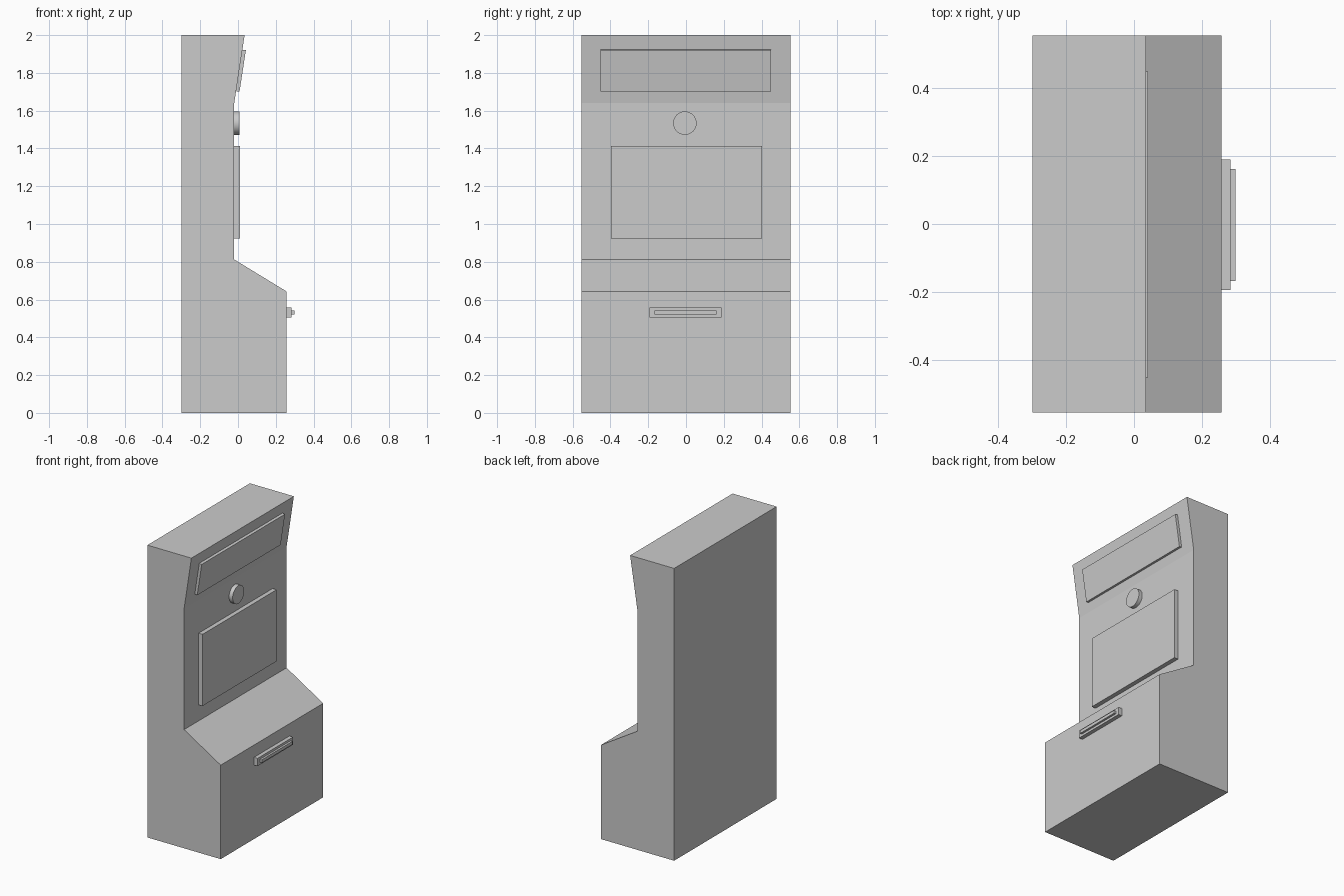
import bpy, bmesh, math
from mathutils import Matrix

if "Cube" in bpy.data.objects:
    bpy.data.objects.remove(bpy.data.objects["Cube"])


def box(name, x, y, z):
    """Box from (min, max) pairs."""
    bpy.ops.mesh.primitive_cube_add(size=1)
    ob = bpy.context.object
    ob.name = name
    lo, hi = zip(x, y, z)
    mid = [(a + b) / 2 for a, b in zip(lo, hi)]
    size = [b - a for a, b in zip(lo, hi)]
    ob.data.transform(Matrix.Translation(mid) @ Matrix.Diagonal((*size, 1)))
    return ob


# Cabinet: side profile extruded across the width
profile = [(-0.298, 0), (0.257, 0), (0.257, 0.643), (-0.02, 0.812),
           (-0.02, 1.64), (0.035, 2.0), (-0.298, 2.0)]
half_width = 0.554
bm = bmesh.new()
side = bm.faces.new([bm.verts.new((x, -half_width, z)) for x, z in profile])
ext = bmesh.ops.extrude_face_region(bm, geom=[side])
bmesh.ops.translate(bm, vec=(0, 2 * half_width, 0),
                    verts=[v for v in ext["geom"] if isinstance(v, bmesh.types.BMVert)])
bmesh.ops.recalc_face_normals(bm, faces=bm.faces)
mesh = bpy.data.meshes.new("cabinet")
bm.to_mesh(mesh)
bm.free()
cabinet = bpy.data.objects.new("cabinet", mesh)
bpy.context.collection.objects.link(cabinet)

# Screen panel and the two-step slot on the base
box("screen", (-0.03, 0.01), (-0.397, 0.403), (0.922, 1.412))
box("slot_frame", (0.247, 0.284), (-0.194, 0.189), (0.506, 0.559))
box("slot_lip", (0.274, 0.298), (-0.168, 0.162), (0.522, 0.543))

# Sign panel, leaning with the upper front
sign = box("sign_panel", (-0.01, 0.019), (-0.452, 0.449), (-0.111, 0.111))
sign.rotation_euler.y = math.atan2(0.055, 0.36)
sign.location = (0.006, 0, 1.813)

# Round button above the screen
bpy.ops.mesh.primitive_cylinder_add(vertices=32, radius=0.062, depth=0.037,
                                    location=(-0.0115, -0.006, 1.534),
                                    rotation=(0, math.pi / 2, 0))
bpy.context.object.name = "round_button"
bpy.ops.object.shade_smooth_by_angle()
